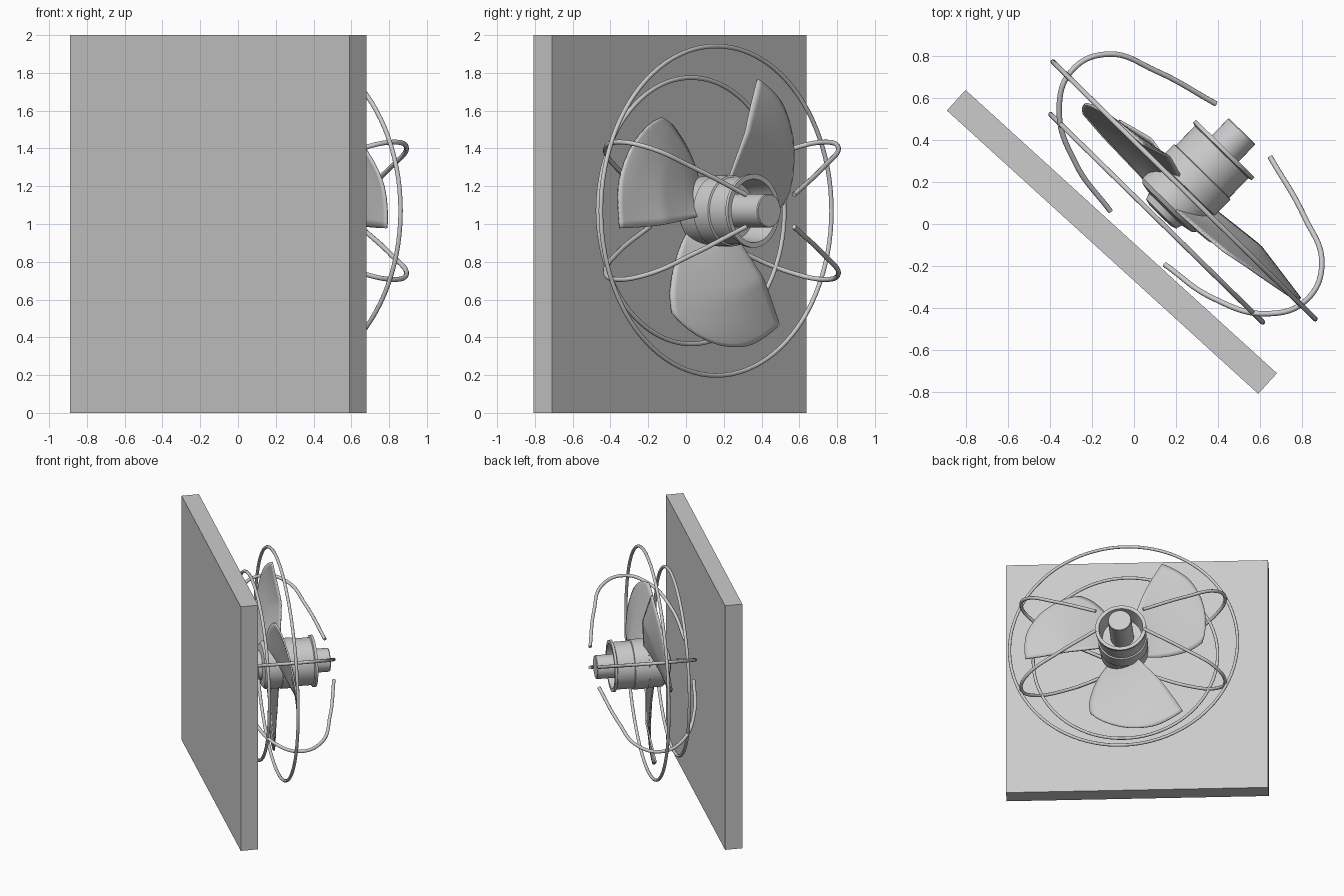
import bpy, bmesh, math
from mathutils import Matrix, Vector

if "Cube" in bpy.data.objects:
    bpy.data.objects.remove(bpy.data.objects["Cube"])

# Fan frame: local x = sideways, local y = up, local z = fan axis (away from panel)
FAN = Matrix(((-0.714, 0, 0.70, 0.108),
              (0.70, 0, 0.714, 0.027),
              (0, 1, 0, 1.07),
              (0, 0, 0, 1)))


def finish(name, bm, matrix, smooth=True):
    bmesh.ops.recalc_face_normals(bm, faces=bm.faces[:])
    mesh = bpy.data.meshes.new(name)
    bm.to_mesh(mesh)
    bm.free()
    ob = bpy.data.objects.new(name, mesh)
    bpy.context.collection.objects.link(ob)
    ob.matrix_world = matrix
    if smooth:
        bpy.ops.object.select_all(action='DESELECT')
        ob.select_set(True)
        bpy.context.view_layer.objects.active = ob
        bpy.ops.object.shade_smooth_by_angle(angle=math.radians(35))
    return ob


def lathe(name, profile, steps=64):
    bm = bmesh.new()
    verts = [bm.verts.new((r, 0, n)) for r, n in profile]
    edges = [bm.edges.new(p) for p in zip(verts, verts[1:])]
    bmesh.ops.spin(bm, geom=verts + edges, axis=(0, 0, 1), cent=(0, 0, 0),
                   steps=steps, angle=2 * math.pi)
    bmesh.ops.remove_doubles(bm, verts=bm.verts[:], dist=1e-4)
    return finish(name, bm, FAN)


def guard_ring(name, radius, n, tube=0.012):
    pts = [(radius + tube * math.cos(a), n + tube * math.sin(a))
           for a in (i * math.tau / 12 for i in range(13))]
    return lathe(name, pts, 96)


def interp(table, x):
    for (x0, y0), (x1, y1) in zip(table, table[1:]):
        if x <= x1:
            return y0 + (y1 - y0) * (x - x0) / (x1 - x0)
    return table[-1][1]


# Mounting panel
bm = bmesh.new()
bmesh.ops.create_cube(bm, size=1)
bmesh.ops.scale(bm, vec=(2.0, 0.132, 2.0), verts=bm.verts[:])
finish("panel", bm, Matrix.Translation((-0.105, -0.085, 1)) @
       Matrix.Rotation(math.radians(-42.3), 4, 'Z'), smooth=False)

# Motor body with stepped nose, open rear cup and rear shaft
lathe("motor_housing", [
    (0, 0.02), (0.07, 0.02), (0.10, 0.03), (0.11, 0.06), (0.165, 0.07),
    (0.182, 0.09), (0.182, 0.20), (0.188, 0.202), (0.188, 0.308), (0.178, 0.312),
    (0.178, 0.44), (0.195, 0.446), (0.195, 0.465), (0.168, 0.465), (0.15, 0.32),
    (0, 0.32)])
lathe("rear_shaft", [(0, 0.31), (0.089, 0.31), (0.089, 0.575), (0.085, 0.58), (0, 0.58)])

# Guard rings
guard_ring("front_guard_ring", 0.705, 0.0)
guard_ring("rear_guard_ring", 0.872, 0.186)

# Blades: angle of each edge, and axial height of each edge, by radius
LOW_EDGE = [(0.0, -0.0), (0.16, -18), (0.39, -7), (0.52, -1), (0.64, 7), (0.71, 17), (0.76, 30)]
HIGH_EDGE = [(0.0, 72), (0.16, 70), (0.5, 69), (0.76, 67)]
LOW_N = [(0, 0.09), (0.16, 0.09), (0.45, 0.10), (0.76, 0.125)]
HIGH_N = [(0, 0.22), (0.16, 0.22), (0.45, 0.25), (0.76, 0.205)]
ROWS, COLS = 20, 16


def blade(name, turn):
    bm = bmesh.new()
    grid = []
    for i in range(ROWS + 1):
        s = i / ROWS
        row = []
        for j in range(COLS + 1):
            t = j / COLS
            # outer rim swells from the rounded trailing corner to the tip
            rim = 0.60 + 0.155 * math.sin(min(1, t / 0.6) * math.pi / 2)
            r = 0.16 + (rim - 0.16) * s
            a = interp(LOW_EDGE, r) * (1 - t) + interp(HIGH_EDGE, r) * t
            n = interp(LOW_N, r) * (1 - t) + interp(HIGH_N, r) * t
            n += 0.02 * math.sin(math.pi * t) * s
            a = math.radians(a + turn)
            row.append(bm.verts.new((r * math.cos(a), r * math.sin(a), n)))
        grid.append(row)
    for i in range(ROWS):
        for j in range(COLS):
            bm.faces.new((grid[i][j], grid[i][j + 1], grid[i + 1][j + 1], grid[i + 1][j]))
    ob = finish(name, bm, FAN)
    mod = ob.modifiers.new("thickness", 'SOLIDIFY')
    mod.thickness = 0.012
    mod.offset = 0


for k in range(3):
    blade(f"blade_{k + 1}", 120 * k)

# Four bowed cage wires, mirrored side to side and top to bottom
WIRE = [(0.20, -0.13), (0.50, -0.085), (0.77, 0.05), (0.86, 0.22),
        (0.79, 0.39), (0.545, 0.497), (0.20, 0.585)]
for k, deg in enumerate((25, 155, 205, 335)):
    a = math.radians(deg)
    cu = bpy.data.curves.new(f"cage_wire_{k + 1}", 'CURVE')
    cu.dimensions = '3D'
    cu.bevel_depth = 0.013
    cu.bevel_resolution = 3
    cu.use_fill_caps = True
    sp = cu.splines.new('BEZIER')
    sp.bezier_points.add(len(WIRE) - 1)
    sp.resolution_u = 10
    for p, (r, n) in zip(sp.bezier_points, WIRE):
        p.co = Vector((r * math.cos(a), r * math.sin(a), n))
        p.handle_left_type = p.handle_right_type = 'AUTO'
    ob = bpy.data.objects.new(cu.name, cu)
    bpy.context.collection.objects.link(ob)
    ob.matrix_world = FAN
